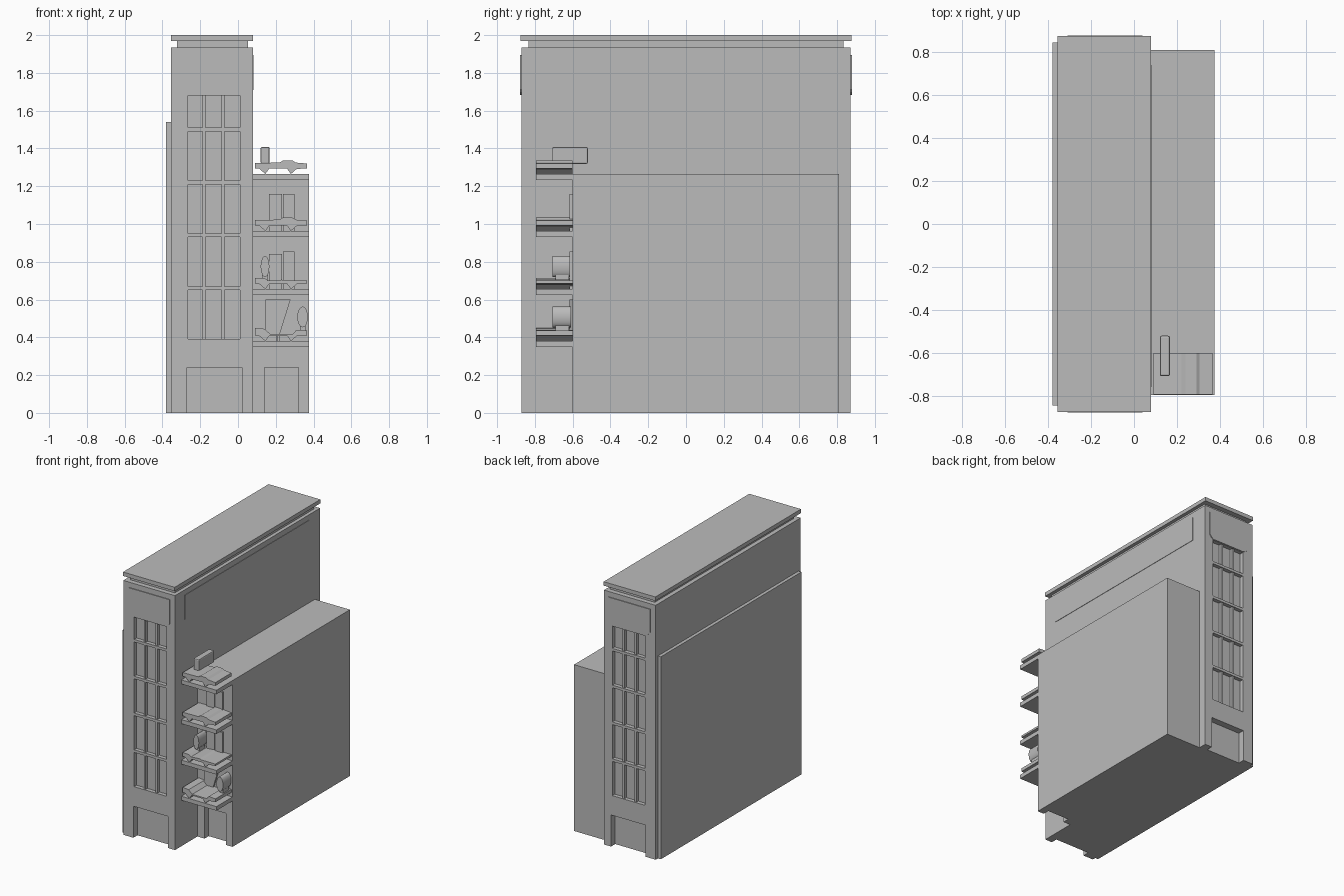
import bpy, bmesh, math

if "Cube" in bpy.data.objects:
    bpy.data.objects.remove(bpy.data.objects["Cube"])

grey = bpy.data.materials.new("plain_grey")
grey.diffuse_color = (0.5, 0.5, 0.5, 1)
grey.use_nodes = True
grey.node_tree.nodes["Principled BSDF"].inputs["Base Color"].default_value = grey.diffuse_color


def finish(name, bm):
    bmesh.ops.recalc_face_normals(bm, faces=bm.faces)
    me = bpy.data.meshes.new(name)
    bm.to_mesh(me)
    bm.free()
    ob = bpy.data.objects.new(name, me)
    bpy.context.collection.objects.link(ob)
    me.materials.append(grey)
    return ob


def box(name, x0, x1, y0, y1, z0, z1):
    bm = bmesh.new()
    bmesh.ops.create_cube(bm, size=1)
    for v in bm.verts:
        v.co.x = x1 if v.co.x > 0 else x0
        v.co.y = y1 if v.co.y > 0 else y0
        v.co.z = z1 if v.co.z > 0 else z0
    return finish(name, bm)


def prism(name, outline, y0, y1):
    """Extrude an x-z outline from y0 to y1."""
    bm = bmesh.new()
    face = bm.faces.new([bm.verts.new((x, y0, z)) for x, z in outline])
    ext = bmesh.ops.extrude_face_region(bm, geom=[face])
    for v in ext["geom"]:
        if isinstance(v, bmesh.types.BMVert):
            v.co.y = y1
    return finish(name, bm)


def cut(ob, cutter):
    mod = ob.modifiers.new("cut", 'BOOLEAN')
    mod.operation = 'DIFFERENCE'
    mod.solver = 'EXACT'
    mod.object = cutter
    bpy.context.view_layer.objects.active = ob
    bpy.ops.object.modifier_apply(modifier=mod.name)
    bpy.data.objects.remove(cutter, do_unlink=True)


def smooth(ob):
    bpy.ops.object.select_all(action='DESELECT')
    ob.select_set(True)
    bpy.context.view_layer.objects.active = ob
    bpy.ops.object.shade_smooth_by_angle(angle=math.radians(35))


# Tower, roof neck and cap, thin side slab
F = 0.872
tower = box("tower", -0.355, 0.08, -F, F, 0, 1.935)
box("roof_neck", -0.322, 0.053, -0.835, 0.835, 1.935, 1.97)
box("roof_cap", -0.355, 0.08, -0.875, 0.875, 1.97, 2.0)
box("side_slab", -0.38, -0.355, -0.845, 0.845, 0, 1.54)
box("side_panel", 0.08, 0.083, -0.757, 0.738, 1.71, 1.895)

# Tall windows, entrances and head panels, front and back
for s, side in ((-1, "front"), (1, "back")):
    def ys(a, b):
        return sorted((s * a, s * b))
    cut(tower, box("cutter", -0.265, 0.01, *ys(F - 0.03, F + 0.1), 0.39, 1.68))
    cut(tower, box("cutter", -0.27, 0.02, *ys(F - 0.05, F + 0.1), -0.1, 0.24))
    for x in (-0.18, -0.08):
        box(side + "_mullion", x - 0.008, x + 0.008, *ys(F - 0.032, F - 0.008), 0.39, 1.68)
    for z in (0.66, 0.94, 1.22, 1.50):
        box(side + "_window_bar", -0.265, 0.01, *ys(F - 0.032, F - 0.001), z - 0.01, z + 0.01)
    prism(side + "_head_panel",
          [(-0.31, 1.895), (-0.31, 1.715), (-0.295, 1.70), (-0.265, 1.683),
           (0.01, 1.683), (0.03, 1.70), (0.04, 1.715), (0.04, 1.895)],
          *ys(F - 0.002, F + 0.006))

# Lower wing with its entrance
wing = box("wing", 0.08, 0.375, -0.602, 0.81, 0, 1.265)
cut(wing, box("cutter", 0.14, 0.32, -0.8, -0.552, -0.1, 0.24))

# Balconies with irregular planters: (top z, planter top line)
wavy = [(0.09, 0.058), (0.22, 0.06), (0.24, 0.072), (0.29, 0.07), (0.305, 0.06), (0.365, 0.055)]
ends = [(0.09, 0.07), (0.14, 0.065), (0.17, 0.038), (0.29, 0.038), (0.31, 0.06), (0.365, 0.055)]
thin = [(0.09, 0.06), (0.14, 0.058), (0.16, 0.045), (0.23, 0.05), (0.25, 0.045), (0.365, 0.045)]
under = [(0.365, 0.03), (0.31, 0.026), (0.28, 0), (0.26, 0.028),
         (0.165, 0.028), (0.145, 0), (0.11, 0.03), (0.09, 0.03)]
for z, top in ((0.38, ends), (0.655, thin), (0.963, wavy), (1.265, wavy)):
    box("balcony_slab", 0.08, 0.375, -0.795, -0.60, z - 0.031, z)
    prism("planter", [(x, z + d) for x, d in top + under], -0.793, -0.60)

# Balcony doors
for x0, x1, z0, z1 in ((0.165, 0.233, 0.963, 1.16), (0.237, 0.30, 0.963, 1.16),
                       (0.165, 0.233, 0.655, 0.842), (0.237, 0.30, 0.655, 0.855),
                       (0.145, 0.205, 0.38, 0.60)):
    box("balcony_door", x0, x1, -0.616, -0.60, z0, z1)
prism("slanted_door", [(0.208, 0.38), (0.19, 0.60), (0.278, 0.60), (0.222, 0.42), (0.222, 0.38)],
      -0.616, -0.60)

# Rounded upright pieces on the lower balconies
for x, z, rx, rz in ((0.342, 0.508, 0.028, 0.055), (0.143, 0.775, 0.023, 0.055)):
    loop = [(x + rx * math.cos(a), z + rz * math.sin(a))
            for a in (math.tau * i / 20 for i in range(20))]
    smooth(prism("rounded_upright", loop, -0.708, -0.61))
    box("upright_foot", x - 0.015, x + 0.015, -0.69, -0.62, z - 0.09, z - 0.045)

# Upright block on the top balcony
block = box("top_upright", 0.12, 0.167, -0.708, -0.52, 1.318, 1.408)
bev = block.modifiers.new("bevel", 'BEVEL')
bev.width = 0.008
bev.segments = 2
